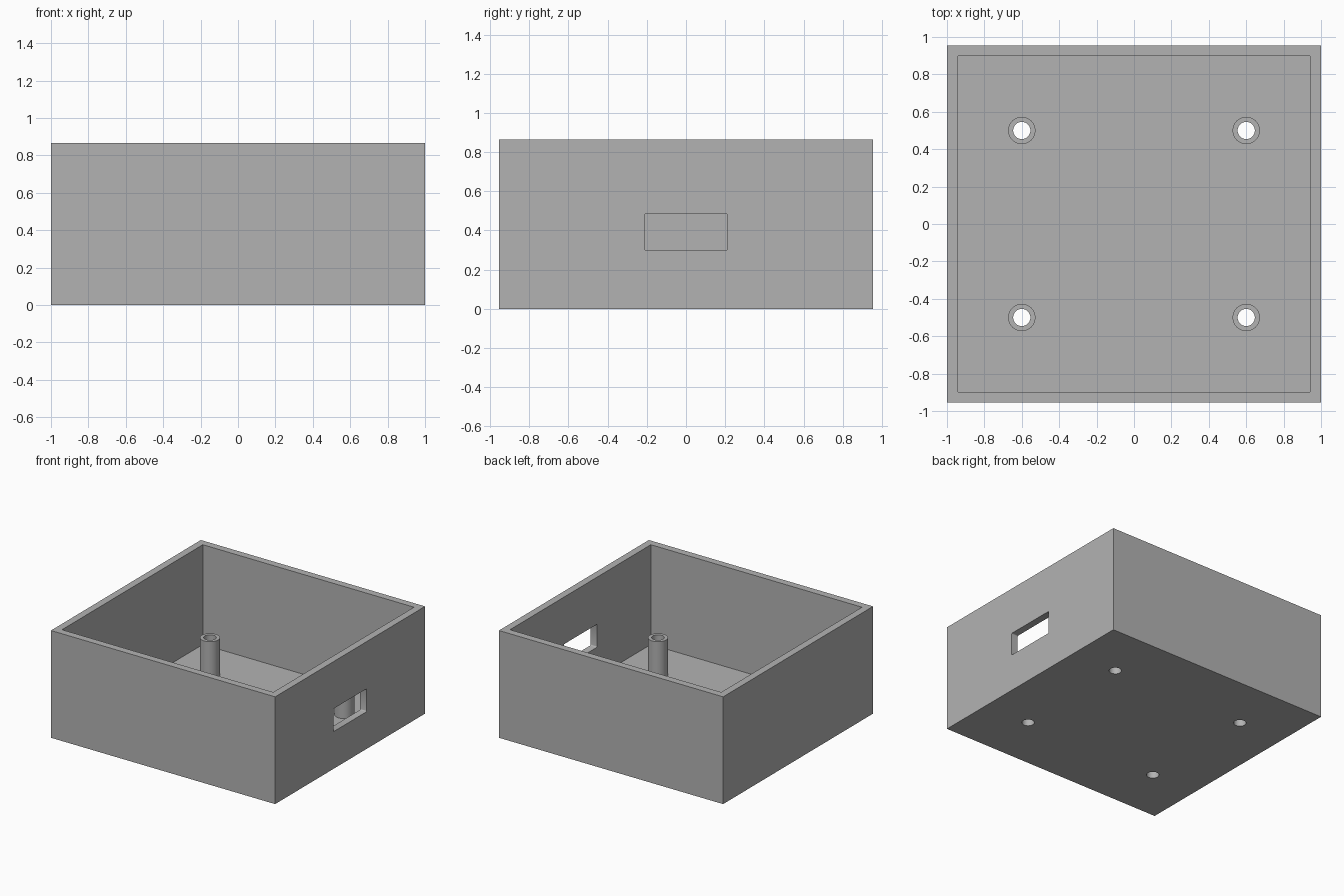
import bpy
import bmesh
from mathutils import Matrix, Vector

old = bpy.data.objects.get("Cube")
if old:
    bpy.data.objects.remove(old, do_unlink=True)

WIDTH, DEPTH, HEIGHT = 2.0, 1.91, 0.865
WALL, FLOOR = 0.058, 0.06
POST_TOP, POST_RADIUS, HOLE_RADIUS = 0.36, 0.073, 0.046

grey = bpy.data.materials.new("plain grey")
grey.use_nodes = True
colour = (0.45, 0.45, 0.45, 1)
grey.diffuse_color = colour
grey.node_tree.nodes["Principled BSDF"].inputs["Base Color"].default_value = colour


def finish(name, bm):
    mesh = bpy.data.meshes.new(name)
    bm.to_mesh(mesh)
    bm.free()
    mesh.materials.append(grey)
    obj = bpy.data.objects.new(name, mesh)
    bpy.context.collection.objects.link(obj)
    return obj


def box(name, low, high, round_x=0):
    """Box between two corners; round_x rounds the edges running along x."""
    low, high = Vector(low), Vector(high)
    bm = bmesh.new()
    bmesh.ops.create_cube(bm, size=1, matrix=Matrix.Translation((low + high) / 2)
                          @ Matrix.Diagonal((*(high - low), 1)))
    if round_x:
        edges = [e for e in bm.edges
                 if abs(e.verts[0].co.x - e.verts[1].co.x) > 0.01]
        bmesh.ops.bevel(bm, geom=edges, offset=round_x, segments=3,
                        profile=0.5, affect='EDGES')
    return finish(name, bm)


def cylinder(name, x, y, radius, bottom, top):
    bm = bmesh.new()
    bmesh.ops.create_cone(bm, cap_ends=True, segments=48, radius1=radius,
                          radius2=radius, depth=top - bottom,
                          matrix=Matrix.Translation((x, y, (bottom + top) / 2)))
    return finish(name, bm)


def combine(target, tool, operation):
    """Apply a boolean and remove the tool."""
    mod = target.modifiers.new(operation.lower(), 'BOOLEAN')
    mod.operation, mod.solver, mod.object = operation, 'EXACT', tool
    tool.hide_render = True
    bpy.ops.object.select_all(action='DESELECT')
    bpy.context.view_layer.objects.active = target
    target.select_set(True)
    bpy.ops.object.modifier_apply(modifier=mod.name)
    bpy.data.objects.remove(tool, do_unlink=True)


# Open-topped box
x, y = WIDTH / 2, DEPTH / 2
case = box("enclosure", (-x, -y, 0), (x, y, HEIGHT))
combine(case, box("cavity", (WALL - x, WALL - y, FLOOR),
                  (x - WALL, y - WALL, HEIGHT + 0.2)), 'DIFFERENCE')

# Hollow mounting posts, drilled through the floor
for px in (-0.6, 0.6):
    for py in (-0.5, 0.5):
        combine(case, cylinder("post", px, py, POST_RADIUS, FLOOR / 2, POST_TOP), 'UNION')
        combine(case, cylinder("hole", px, py, HOLE_RADIUS, -0.1, POST_TOP + 0.1), 'DIFFERENCE')

# Port opening in the left (+x) wall
combine(case, box("port", (x - 0.15, -0.212, 0.3), (x + 0.1, 0.212, 0.485),
                  round_x=0.008), 'DIFFERENCE')

bpy.context.view_layer.objects.active = case
case.select_set(True)
bpy.ops.object.shade_smooth_by_angle(angle=0.6)
